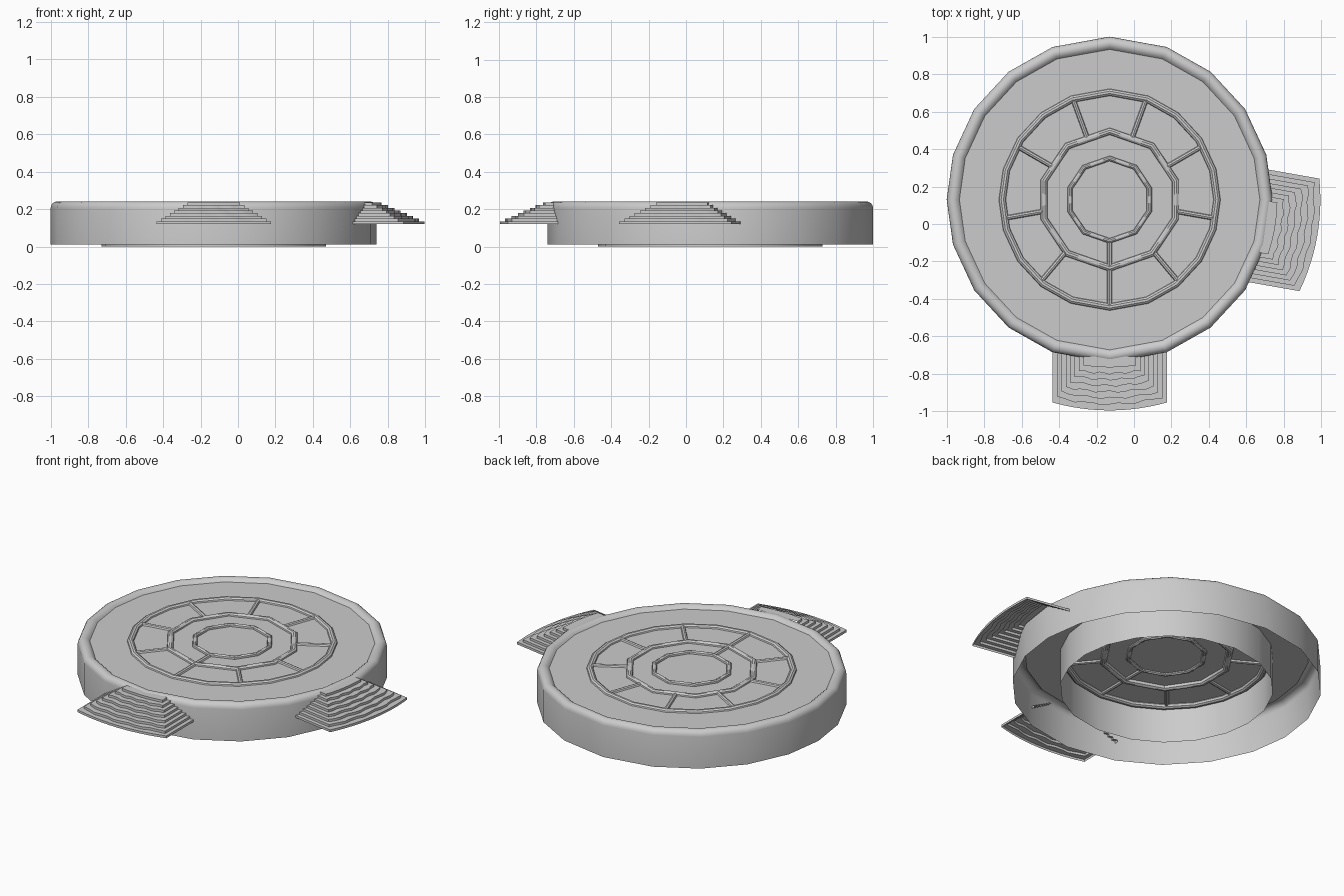
import bpy, bmesh, math
from mathutils import Matrix, Vector

cube = bpy.data.objects.get("Cube")
if cube:
    bpy.data.objects.remove(cube, do_unlink=True)

stone = bpy.data.materials.new("grey_stone")
stone.use_nodes = True
GREY = (0.6, 0.6, 0.6, 1)
stone.diffuse_color = GREY
stone.node_tree.nodes["Principled BSDF"].inputs["Base Color"].default_value = GREY

CENTRE = Vector((-0.13, 0.13, 0))
PLATE_Z = 0.222

# Slightly uneven corner angles measured from +y, mirrored to a full turn
quarter = [0, 20.5, 38.3, 56.2, 74, 90]
half = quarter + [180 - a for a in quarter[-2::-1]]
TWENTY = half + [360 - a for a in half[-2:0:-1]]
TEN = TWENTY[::2]


def finish(name, bm, angle=35):
    mesh = bpy.data.meshes.new(name)
    bm.to_mesh(mesh)
    bm.free()
    mesh.materials.append(stone)
    for p in mesh.polygons:
        p.use_smooth = True
    mesh.set_sharp_from_angle(angle=math.radians(angle))
    ob = bpy.data.objects.new(name, mesh)
    ob.location = CENTRE
    bpy.context.collection.objects.link(ob)
    return ob


def lathe(name, profile, angles, closed=False, cap=False):
    """Sweep a (radius, z) profile through the listed corner angles."""
    bm = bmesh.new()
    rows = []
    for a in angles:
        s, c = math.sin(math.radians(a)), math.cos(math.radians(a))
        rows.append([bm.verts.new((r * s, r * c, z)) for r, z in profile])
    n = len(profile)
    for i, row in enumerate(rows):
        nxt = rows[(i + 1) % len(rows)]
        for j in range(n if closed else n - 1):
            k = (j + 1) % n
            bm.faces.new((row[j], row[k], nxt[k], nxt[j]))
    if cap:
        bm.faces.new([row[-1] for row in rows])
    bmesh.ops.recalc_face_normals(bm, faces=bm.faces)
    return finish(name, bm)


def ring(name, radius, tube, angles):
    steps = [math.tau * i / 10 for i in range(10)]
    return lathe(name, [(radius + tube * math.cos(t), 0.238 - tube + tube * math.sin(t))
                        for t in steps], angles, closed=True)


# Outer wall with rolled rim and the top plate
roll = [math.pi * i / 8 for i in range(9)]
rim = [(0.835 + 0.035 * math.cos(t), 0.206 + 0.035 * math.sin(t)) for t in roll]
rim = [p for i, p in enumerate(rim) if i < 7] + [(0.802, PLATE_Z)]
lathe("outer_wall_and_top", [(0.87, 0.01)] + rim, TWENTY, cap=True)

# Inner supporting wall, open underneath
lathe("inner_wall", [(0.6, 0), (0.6, PLATE_Z - 0.002)], TWENTY)

# Raised rings on the plate
ring("large_ring", 0.573, 0.02, TWENTY)
ring("middle_ring", 0.365, 0.02, TEN)
ring("small_ring", 0.22, 0.014, TEN)

# Nine spokes; the front one reaches the small ring
bm = bmesh.new()
for i in range(9):
    start = 0.22 if i == 0 else 0.355
    end = 0.565
    turn = Matrix.Rotation(math.radians(-90 + 40 * i), 4, 'Z')
    place = Matrix.Translation(((start + end) / 2, 0, PLATE_Z))
    lay = Matrix.Rotation(math.pi / 2, 4, 'Y')
    bmesh.ops.create_cone(bm, segments=8, radius1=0.013, radius2=0.013,
                          depth=end - start, matrix=turn @ place @ lay)
finish("spokes", bm)


def stairs(name, degrees):
    """Hollow stepped flight, curved in front and stepped on both sides."""
    bm = bmesh.new()
    levels, cuts = 8, 12

    def outline(level, z):
        f = level / (levels - 1)
        w = 0.305 - 0.165 * f
        r = 1.125 - 0.23 * f
        pts = [(-w, math.sqrt(0.85 ** 2 - w * w))]
        for i in range(cuts + 1):
            x = -w + 2 * w * i / cuts
            worn = 0.006 * math.sin(i * 1.9 + level) if 0 < level < levels - 1 else 0
            pts.append((x, math.sqrt(r * r - x * x) - worn))
        pts.append((w, pts[0][1]))
        return [bm.verts.new((x, -y, z)) for x, y in pts]

    last = None
    for level in range(levels):
        z = 0.12 + 0.0145 * level
        for height in (z, z + 0.0145):
            row = outline(level, height)
            if last:
                for i in range(len(row) - 1):
                    bm.faces.new((last[i], last[i + 1], row[i + 1], row[i]))
            last = row
    bm.faces.new(last)
    bmesh.ops.recalc_face_normals(bm, faces=bm.faces)
    ob = finish(name, bm)
    ob.rotation_euler.z = math.radians(degrees)


stairs("front_stairs", 0)
stairs("left_stairs", 80)
